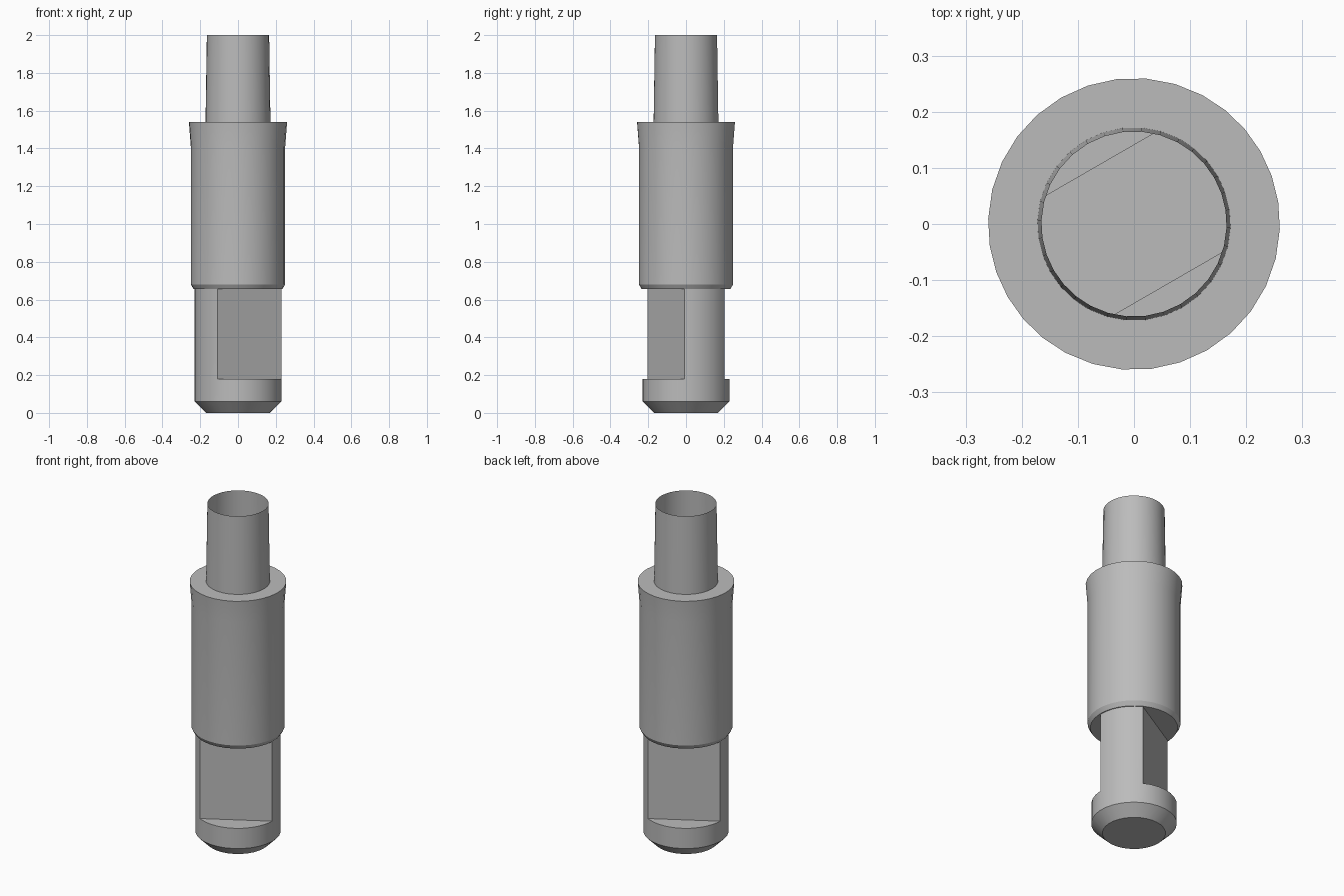
import bpy, bmesh, math
from mathutils import Vector

if "Cube" in bpy.data.objects:
    bpy.data.objects.remove(bpy.data.objects["Cube"])

metal = bpy.data.materials.new("grey metal")
metal.use_nodes = True
grey = (0.5, 0.5, 0.5, 1)
metal.diffuse_color = grey
metal.node_tree.nodes["Principled BSDF"].inputs["Base Color"].default_value = grey

SHANK_R, FLAT_DIST = 0.23, 0.122
FLAT_DIR = math.radians(-60)
NORMAL = Vector((math.cos(FLAT_DIR), math.sin(FLAT_DIR), 0))

# Angles around the axis, with vertices exactly on the corners of both flats
half = math.acos(FLAT_DIST / SHANK_R)
angles = []
for turn in (0, math.pi):
    start = FLAT_DIR + turn - half
    angles += [start + 2 * half * i / 10 for i in range(10)]
    arc = math.pi - 2 * half
    angles += [start + 2 * half + arc * i / 6 for i in range(6)]


def ring(bm, radius, z, flat):
    verts = []
    for a in angles:
        p = Vector((radius * math.cos(a), radius * math.sin(a), z))
        d = p.dot(NORMAL)
        if flat and abs(d) > FLAT_DIST:
            p -= NORMAL * (d - math.copysign(FLAT_DIST, d))
        verts.append(bm.verts.new(p))
    return verts


def turned(name, profile, closed_bottom=False):
    """Shell through rings of (radius, z, flattened), from bottom to top."""
    bm = bmesh.new()
    rings = [ring(bm, *step) for step in profile]
    if closed_bottom:
        bm.faces.new(rings[0][::-1])
    count = len(angles)
    for low, high in zip(rings, rings[1:]):
        for i in range(count):
            j = (i + 1) % count
            bm.faces.new((low[i], low[j], high[j], high[i]))
    bmesh.ops.remove_doubles(bm, verts=bm.verts[:], dist=0.0001)
    mesh = bpy.data.meshes.new(name)
    bm.to_mesh(mesh)
    bm.free()
    mesh.materials.append(metal)
    obj = bpy.data.objects.new(name, mesh)
    bpy.context.collection.objects.link(obj)
    bpy.ops.object.select_all(action='DESELECT')
    obj.select_set(True)
    bpy.context.view_layer.objects.active = obj
    bpy.ops.object.shade_smooth_by_angle(angle=math.radians(25))
    return obj


# Chamfered foot and shank with two opposite wrench flats
turned("foot_and_shank", [
    (0.17, 0, False), (SHANK_R, 0.06, False), (SHANK_R, 0.18, False),
    (SHANK_R, 0.18, True), (SHANK_R, 0.655, True)], closed_bottom=True)

# Wide sleeve: underside, chamfer, wall, flared rim and top ledge
turned("sleeve", [
    (SHANK_R, 0.655, True), (0.235, 0.655, False), (0.25, 0.68, False),
    (0.25, 1.41, False), (0.26, 1.54, False), (0.172, 1.54, False)])

# Open, slightly tapered tube on top
turned("top_tube", [(0.172, 1.54, False), (0.165, 2, False)])
